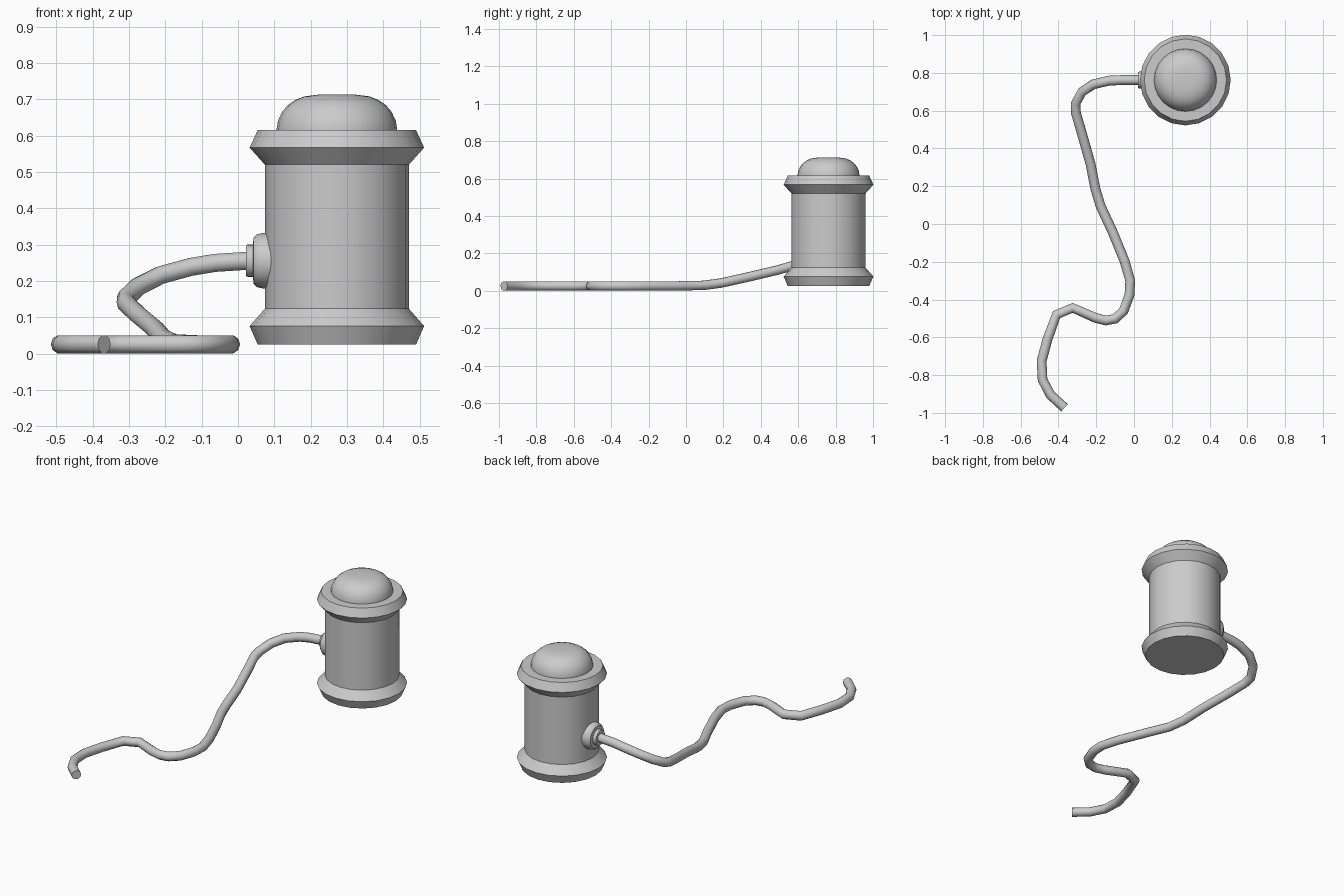
import bpy, bmesh
from math import cos, sin, tau, radians
from mathutils import Matrix

if "Cube" in bpy.data.objects:
    bpy.data.objects.remove(bpy.data.objects["Cube"])

CX, CY = 0.272, 0.762


def smooth(obj, angle=30):
    bpy.ops.object.select_all(action='DESELECT')
    obj.select_set(True)
    bpy.context.view_layer.objects.active = obj
    bpy.ops.object.shade_smooth_by_angle(angle=radians(angle))


def lathe(name, profile, sides, matrix):
    """Closed solid from (radius, height) points listed bottom to top."""
    bm = bmesh.new()
    rings = [[bm.verts.new((r * cos(tau * i / sides), r * sin(tau * i / sides), h))
              for i in range(sides)] for r, h in profile]
    for a, b in zip(rings, rings[1:]):
        for i in range(sides):
            j = (i + 1) % sides
            bm.faces.new((a[i], a[j], b[j], b[i]))
    bm.faces.new(rings[0][::-1])
    bm.faces.new(rings[-1])
    mesh = bpy.data.meshes.new(name)
    bm.to_mesh(mesh)
    bm.free()
    obj = bpy.data.objects.new(name, mesh)
    obj.matrix_world = matrix
    bpy.context.collection.objects.link(obj)
    smooth(obj)
    return obj


# Canister with a flared rim at each end
upright = Matrix.Translation((CX, CY, 0))
lathe("canister_body", [(0.218, 0.026), (0.24, 0.076), (0.198, 0.124),
                        (0.198, 0.52), (0.24, 0.567), (0.218, 0.615)], 20, upright)

# Push button dome on top
lathe("button_dome", [(0.166, 0.605), (0.166, 0.618), (0.162, 0.641), (0.151, 0.665),
                      (0.135, 0.684), (0.115, 0.698), (0.09, 0.708), (0.05, 0.713)],
      24, upright)

# Cable socket on the left side, its axis pointing to -x
sideways = Matrix.Translation((CX, CY, 0.256)) @ Matrix.Rotation(radians(-90), 4, 'Y')
lathe("cable_socket", [(0.076, 0.15), (0.076, 0.205), (0.073, 0.219), (0.064, 0.229),
                       (0.045, 0.231), (0.045, 0.245), (0.042, 0.25)], 20, sideways)

# Cable dropping from the socket and winding over the floor
G = 0.026
path = [(0.03, .762, .256), (-.063, .762, .250), (-.13, .759, .239), (-.214, .74, .216),
        (-.275, .70, .185), (-.308, .64, .153), (-.308, .59, .139), (-.278, .487, .110),
        (-.23, .317, .070), (-.204, .185, .041), (-.177, .095, .029), (-.114, -.04, G),
        (-.05, -.196, G), (-.02, -.30, G), (-.024, -.376, G), (-.055, -.46, G),
        (-.10, -.502, G), (-.15, -.511, G), (-.204, -.497, G), (-.325, -.444, G),
        (-.41, -.48, G), (-.458, -.61, G), (-.489, -.725, G), (-.484, -.825, G),
        (-.442, -.905, G), (-.368, -.973, G)]
curve = bpy.data.curves.new("cable_path", 'CURVE')
curve.dimensions = '3D'
curve.bevel_depth = 0.026
curve.bevel_resolution = 3
curve.use_fill_caps = True
spline = curve.splines.new('POLY')
spline.points.add(len(path) - 1)
for point, co in zip(spline.points, path):
    point.co = (*co, 1)
guide = bpy.data.objects.new("cable_guide", curve)
bpy.context.collection.objects.link(guide)
bpy.context.view_layer.update()
mesh = bpy.data.meshes.new_from_object(guide.evaluated_get(bpy.context.evaluated_depsgraph_get()))
bpy.data.objects.remove(guide)
cable = bpy.data.objects.new("cable", mesh)
bpy.context.collection.objects.link(cable)
smooth(cable, 50)
